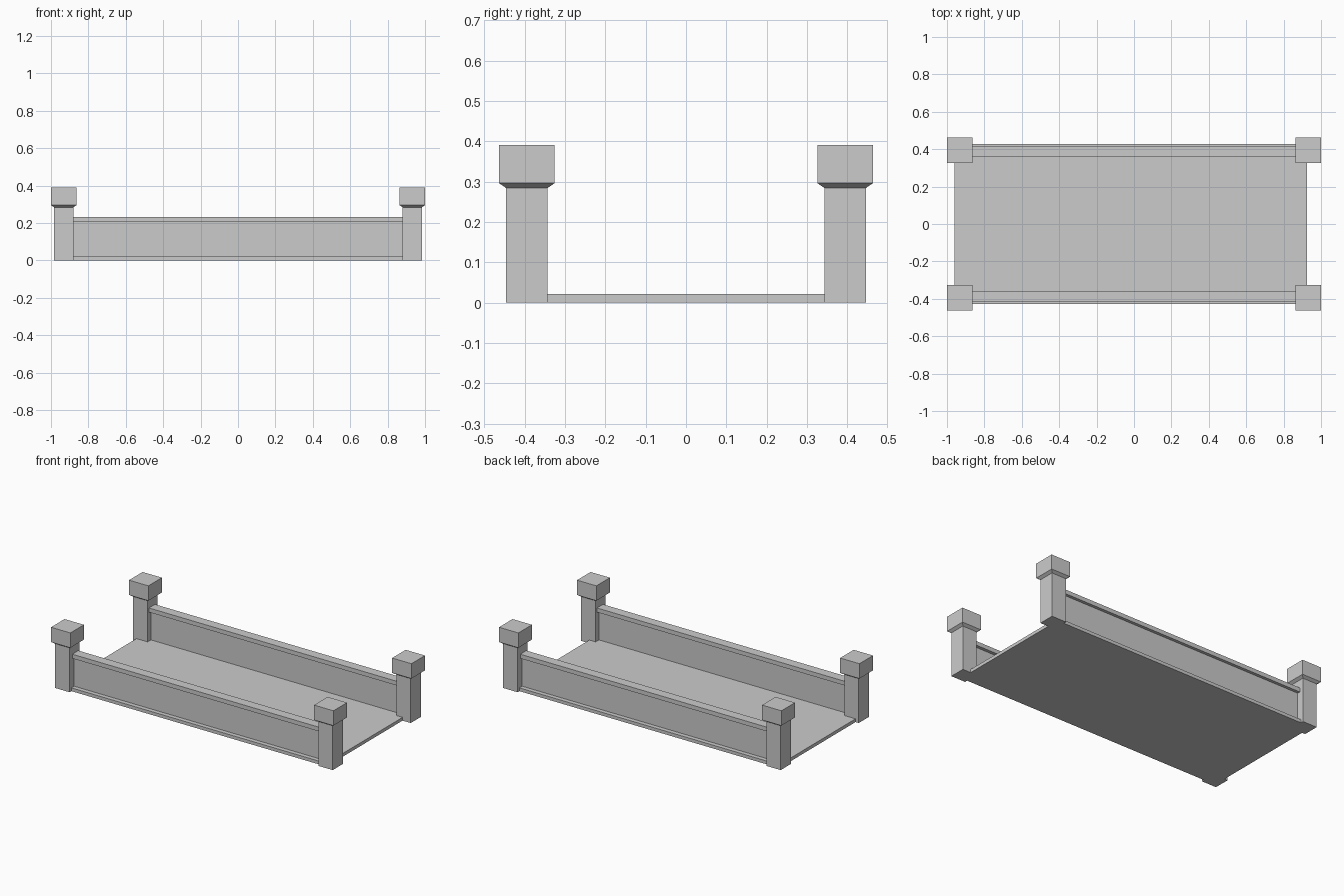
import bpy
import bmesh

if "Cube" in bpy.data.objects:
    bpy.data.objects.remove(bpy.data.objects["Cube"], do_unlink=True)

GREY = (0.6, 0.6, 0.6, 1.0)
stone = bpy.data.materials.new("grey_stone")
stone.use_nodes = True
stone.diffuse_color = GREY
stone.node_tree.nodes["Principled BSDF"].inputs["Base Color"].default_value = GREY


def finish(name, bm):
    bmesh.ops.recalc_face_normals(bm, faces=bm.faces)
    mesh = bpy.data.meshes.new(name)
    bm.to_mesh(mesh)
    bm.free()
    mesh.materials.append(stone)
    obj = bpy.data.objects.new(name, mesh)
    bpy.context.collection.objects.link(obj)
    return obj


def box(name, x, y, z):
    """Box spanning the given (low, high) ranges."""
    bm = bmesh.new()
    bmesh.ops.create_cube(bm, size=1)
    for v in bm.verts:
        v.co = [r[0] if c < 0 else r[1] for c, r in zip(v.co, (x, y, z))]
    return finish(name, bm)


def pillar(name, cx, cy, profile):
    """Square pillar lofted through (half width, height) rings."""
    bm = bmesh.new()
    corners = ((-1, -1), (1, -1), (1, 1), (-1, 1))
    rings = [[bm.verts.new((cx + h * a, cy + h * b, z)) for a, b in corners]
             for h, z in profile]
    for low, high in zip(rings, rings[1:]):
        for i in range(4):
            j = (i + 1) % 4
            bm.faces.new((low[i], low[j], high[j], high[i]))
    bm.faces.new(rings[0][::-1])
    bm.faces.new(rings[-1])
    return finish(name, bm)


# Deck slab, slightly longer toward the right end
FLOOR_X = (-0.96, 0.925)
box("floor", FLOOR_X, (-0.427, 0.427), (0, 0.021))

# Side walls with an overhanging rail on top
for side, s in (("front", -1), ("back", 1)):
    def span(a, b):
        return tuple(sorted((s * a, s * b)))
    box(side + "_wall", (-0.925, 0.925), span(0.377, 0.399), (0.021, 0.206))
    box(side + "_rail", (-0.925, 0.925), span(0.357, 0.418), (0.206, 0.233))

    # Corner posts with flared square caps
    for end, e in (("right", -1), ("left", 1)):
        pillar(f"{side}_{end}_post", e * 0.9315, s * 0.3945,
               ((0.051, 0), (0.051, 0.284), (0.0685, 0.296), (0.0685, 0.391)))
